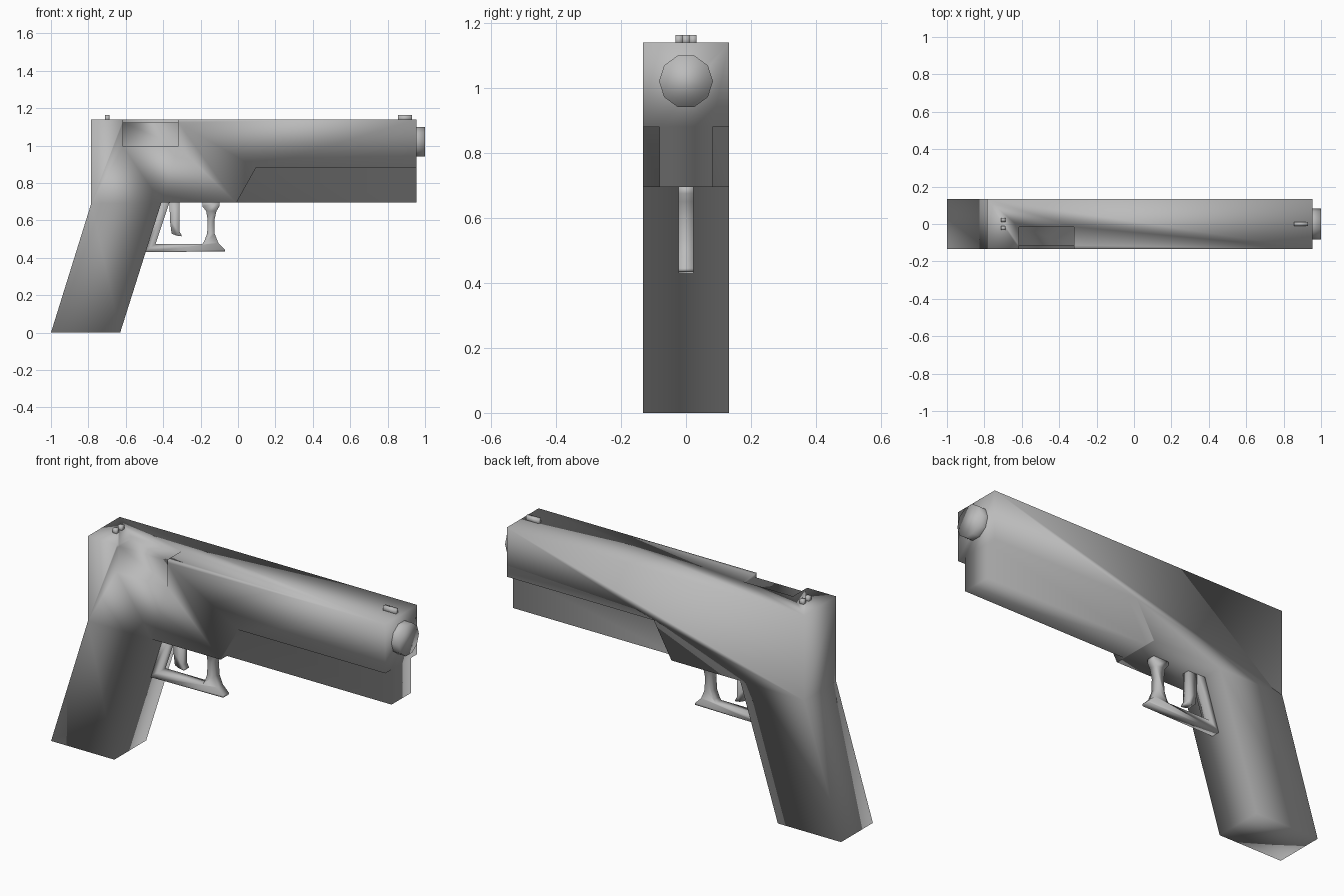
import bpy, bmesh, math
from mathutils import Matrix

if "Cube" in bpy.data.objects:
    bpy.data.objects.remove(bpy.data.objects["Cube"])

grey = bpy.data.materials.new("plain grey")
grey.diffuse_color = (0.5, 0.5, 0.5, 1)
grey.use_nodes = True
grey.node_tree.nodes["Principled BSDF"].inputs["Base Color"].default_value = grey.diffuse_color


def finish(bm, name, smooth=True):
    bmesh.ops.recalc_face_normals(bm, faces=bm.faces[:])
    me = bpy.data.meshes.new(name)
    bm.to_mesh(me)
    bm.free()
    me.materials.append(grey)
    for p in me.polygons:
        p.use_smooth = smooth
    ob = bpy.data.objects.new(name, me)
    bpy.context.collection.objects.link(ob)
    return ob


def prism(name, pts, y0, y1, smooth=True):
    """Extrude an x-z outline from y0 to y1."""
    bm = bmesh.new()
    face = bm.faces.new([bm.verts.new((x, y0, z)) for x, z in pts])
    ext = bmesh.ops.extrude_face_region(bm, geom=[face])
    vs = [v for v in ext["geom"] if isinstance(v, bmesh.types.BMVert)]
    bmesh.ops.translate(bm, verts=vs, vec=(0, y1 - y0, 0))
    return finish(bm, name, smooth)


def box(name, x0, x1, y0, y1, z0, z1):
    return prism(name, [(x0, z0), (x1, z0), (x1, z1), (x0, z1)], y0, y1)


def cut(target, cutter):
    cutter.hide_render = True
    mod = target.modifiers.new("cut", "BOOLEAN")
    mod.operation = "DIFFERENCE"
    mod.solver = "EXACT"
    mod.object = cutter
    bpy.context.view_layer.objects.active = target
    bpy.ops.object.modifier_apply(modifier=mod.name)
    bpy.data.objects.remove(cutter)


W = 0.133   # half width of the body

# body and handle in one outline
body = prism("body", [(-1, 0), (-0.63, 0), (-0.41, 0.695), (-0.01, 0.695),
                      (0.955, 0.695), (0.955, 1.14), (-0.785, 1.14),
                      (-0.785, 0.69)], -W, W)

# recess under the front on both sides
for s in (-1, 1):
    cut(body, prism("recess_cutter", [(-0.07, 0.584), (1.1, 0.584), (1.1, 0.88),
                                      (0.095, 0.88)], s * 0.081, s * 0.3))

# shallow port wrapped over the top front edge
cut(body, box("port_side_cutter", -0.615, -0.32, -0.3, -0.115, 0.995, 1.3))
cut(body, box("port_top_cutter", -0.615, -0.32, -0.3, -0.015, 1.125, 1.3))
for p in body.data.polygons:
    p.use_smooth = True

# ten-sided barrel end
bm = bmesh.new()
bmesh.ops.create_cone(bm, cap_ends=True, segments=10, radius1=0.083, radius2=0.083,
                      depth=0.09,
                      matrix=Matrix.Translation((0.955, 0, 1.02))
                      @ Matrix.Rotation(math.pi / 2, 4, "Y"))
# turn so that two corners point sideways
ys = max(v.co.y for v in bm.verts)
if ys < 0.082:
    bmesh.ops.rotate(bm, verts=bm.verts[:], cent=(0, 0, 1.02),
                     matrix=Matrix.Rotation(math.pi / 10, 3, "X"))
finish(bm, "barrel")

# trigger guard: outer line, then back along the inner line
prism("trigger_guard", [
    (-0.42, 0.70), (-0.505, 0.43), (-0.07, 0.435), (-0.07, 0.445), (-0.105, 0.48),
    (-0.125, 0.53), (-0.127, 0.60), (-0.115, 0.65), (-0.10, 0.675), (-0.10, 0.70),
    (-0.19, 0.70), (-0.19, 0.675), (-0.17, 0.65), (-0.162, 0.60), (-0.165, 0.53),
    (-0.18, 0.49), (-0.19, 0.475), (-0.44, 0.475), (-0.365, 0.70)], -0.023, 0.023)

# trigger
prism("trigger", [(-0.366, 0.70), (-0.364, 0.60), (-0.355, 0.53), (-0.33, 0.519),
                  (-0.302, 0.515), (-0.302, 0.522), (-0.312, 0.54), (-0.312, 0.70)],
      -0.02, 0.02)

# sights
for side, y in (("left", 0.022), ("right", -0.022)):
    box("rear_sight_" + side, -0.71, -0.688, y - 0.011, y + 0.011, 1.13, 1.163)
box("front_sight", 0.855, 0.93, -0.01, 0.01, 1.13, 1.163)
